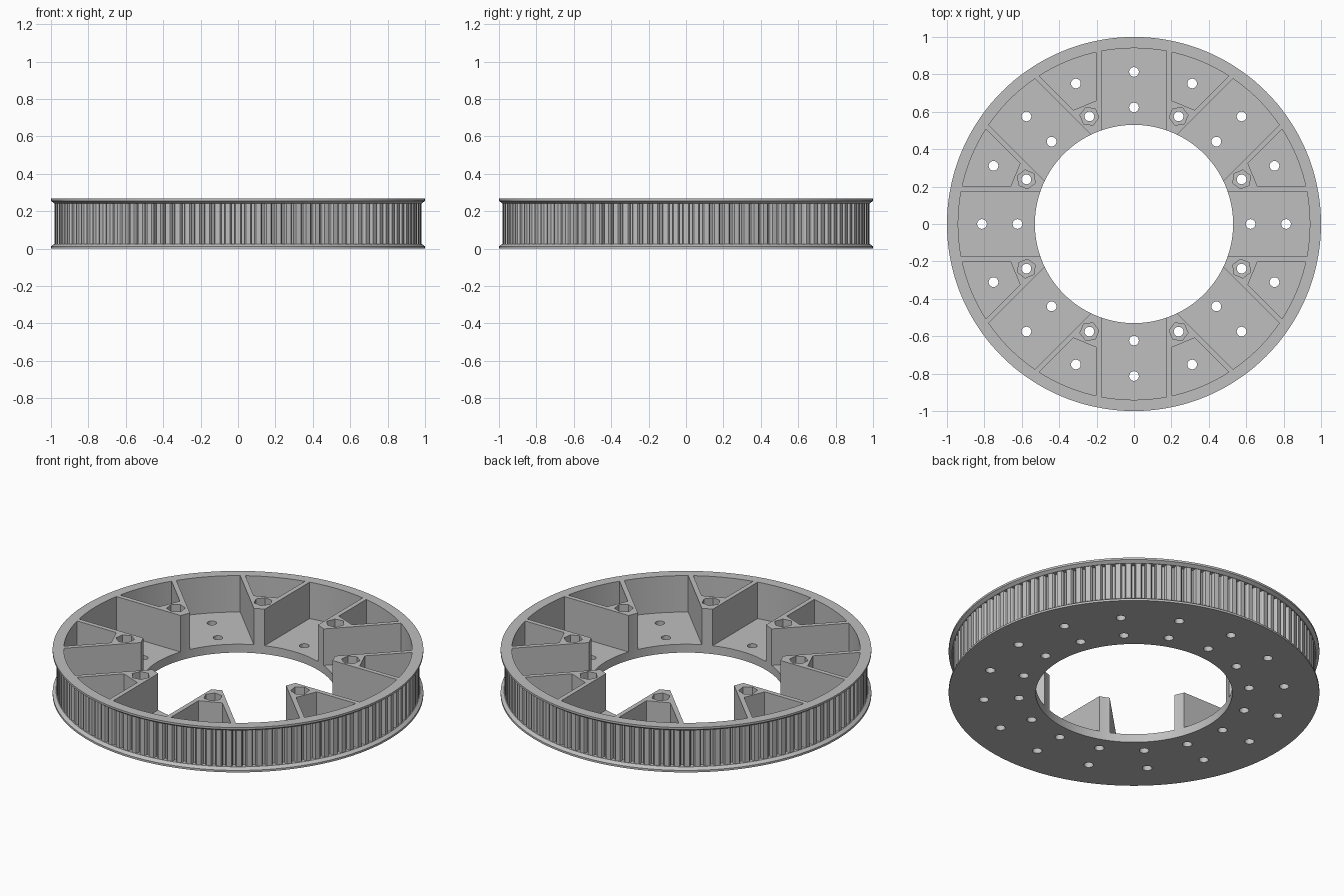
import bpy, bmesh
from math import sin, cos, asin, pi, radians

cube = bpy.data.objects.get("Cube")
if cube:
    bpy.data.objects.remove(cube, do_unlink=True)

HEIGHT, FLOOR, ROOT_R, RIM_R = 0.267, 0.05, 0.955, 0.94
BAY_HALF, POCKET_HALF, TEETH = 0.175, 0.202, 112
STEP = radians(45)

grey = bpy.data.materials.new("plain grey")
grey.use_nodes = True
colour = (0.52, 0.52, 0.52, 1)
grey.diffuse_color = colour
grey.node_tree.nodes["Principled BSDF"].inputs["Base Color"].default_value = colour


def polar(r, a):
    return (r * cos(a), r * sin(a))


def circle(centre, r, n, turn=0.0):
    return [(centre[0] + r * cos(turn + 2 * pi * i / n),
             centre[1] + r * sin(turn + 2 * pi * i / n)) for i in range(n)]


def arc(r, a0, a1, n=10):
    return [polar(r, a0 + (a1 - a0) * i / n) for i in range(n + 1)]


def prism(bm, outline, z0, z1):
    """Closed upright prism over a counter-clockwise outline."""
    low = [bm.verts.new((x, y, z0)) for x, y in outline]
    high = [bm.verts.new((x, y, z1)) for x, y in outline]
    bm.faces.new(low[::-1])
    bm.faces.new(high)
    n = len(outline)
    for i in range(n):
        j = (i + 1) % n
        bm.faces.new((low[i], low[j], high[j], high[i]))


def lathe(bm, profile, n):
    """Closed ring made by turning a closed (radius, z) profile."""
    rings = [[bm.verts.new((*polar(r, 2 * pi * k / n), z)) for r, z in profile]
             for k in range(n)]
    m = len(profile)
    for k in range(n):
        a, b = rings[k], rings[(k + 1) % n]
        for i in range(m):
            j = (i + 1) % m
            bm.faces.new((a[i], b[i], b[j], a[j]))


def finish(bm, name):
    bmesh.ops.recalc_face_normals(bm, faces=bm.faces)
    mesh = bpy.data.meshes.new(name)
    bm.to_mesh(mesh)
    bm.free()
    mesh.materials.append(grey)
    obj = bpy.data.objects.new(name, mesh)
    bpy.context.collection.objects.link(obj)
    return obj


# Body: thick ring with a flange at each end of the belt track
bm = bmesh.new()
half = [(0.53, 0), (1, 0), (1, 0.012), (0.982, 0.025), (ROOT_R, 0.025)]
lathe(bm, half + [(r, HEIGHT - z) for r, z in reversed(half)], 144)
body = finish(bm, "pulley_body")

# Cutter for the open bays, closed pockets and hexagonal nut seats
bm = bmesh.new()
bay_a = asin(BAY_HALF / RIM_R)
in_a = STEP / 2 - asin(POCKET_HALF / 0.69)
out_a = STEP / 2 - asin(POCKET_HALF / RIM_R)
for k in range(8):
    a = k * STEP
    mid = a + STEP / 2
    bay = [(0.48, -BAY_HALF)] + arc(RIM_R, -bay_a, bay_a) + [(0.48, BAY_HALF)]
    bay = [(x * cos(a) - y * sin(a), x * sin(a) + y * cos(a)) for x, y in bay]
    prism(bm, bay, FLOOR, 0.4)
    pocket = ([polar(0.69, mid - in_a)] + arc(RIM_R, mid - out_a, mid + out_a)
              + [polar(0.69, mid + in_a)])
    prism(bm, pocket, FLOOR, 0.4)
    prism(bm, circle(polar(0.623, mid), 0.051, 6, mid), 0.215, 0.4)
recess_cutter = finish(bm, "recess_cutter")

# Cutter for the two circles of bolt holes
bm = bmesh.new()
for k in range(16):
    for r in (0.623, 0.813):
        prism(bm, circle(polar(r, k * STEP / 2), 0.026, 20), -0.1, 0.4)
hole_cutter = finish(bm, "hole_cutter")

# Carve the body, then drop the cutters
for cutter in (recess_cutter, hole_cutter):
    cutter.hide_render = True
    cut = body.modifiers.new(cutter.name, "BOOLEAN")
    cut.operation = "DIFFERENCE"
    cut.solver = "EXACT"
    cut.object = cutter
bpy.context.view_layer.update()
graph = bpy.context.evaluated_depsgraph_get()
carved = bpy.data.meshes.new_from_object(body.evaluated_get(graph))
body.modifiers.clear()
body.data = carved
for cutter in (recess_cutter, hole_cutter):
    bpy.data.objects.remove(cutter, do_unlink=True)

# Belt teeth: tapered ribs standing on the track
bm = bmesh.new()
pitch = 2 * pi / TEETH
for k in range(TEETH):
    a = k * pitch
    rib = [polar(ROOT_R - 0.005, a - 0.38 * pitch), polar(0.972, a - 0.34 * pitch),
           polar(0.98, a - 0.24 * pitch), polar(0.98, a + 0.24 * pitch),
           polar(0.972, a + 0.34 * pitch), polar(ROOT_R - 0.005, a + 0.38 * pitch)]
    prism(bm, rib, 0.02, HEIGHT - 0.02)
teeth = finish(bm, "belt_teeth")

# Smooth the round walls, keep the edges crisp
for obj in (body, teeth):
    bpy.ops.object.select_all(action="DESELECT")
    obj.select_set(True)
    bpy.context.view_layer.objects.active = obj
    bpy.ops.object.shade_smooth_by_angle(angle=radians(20))
